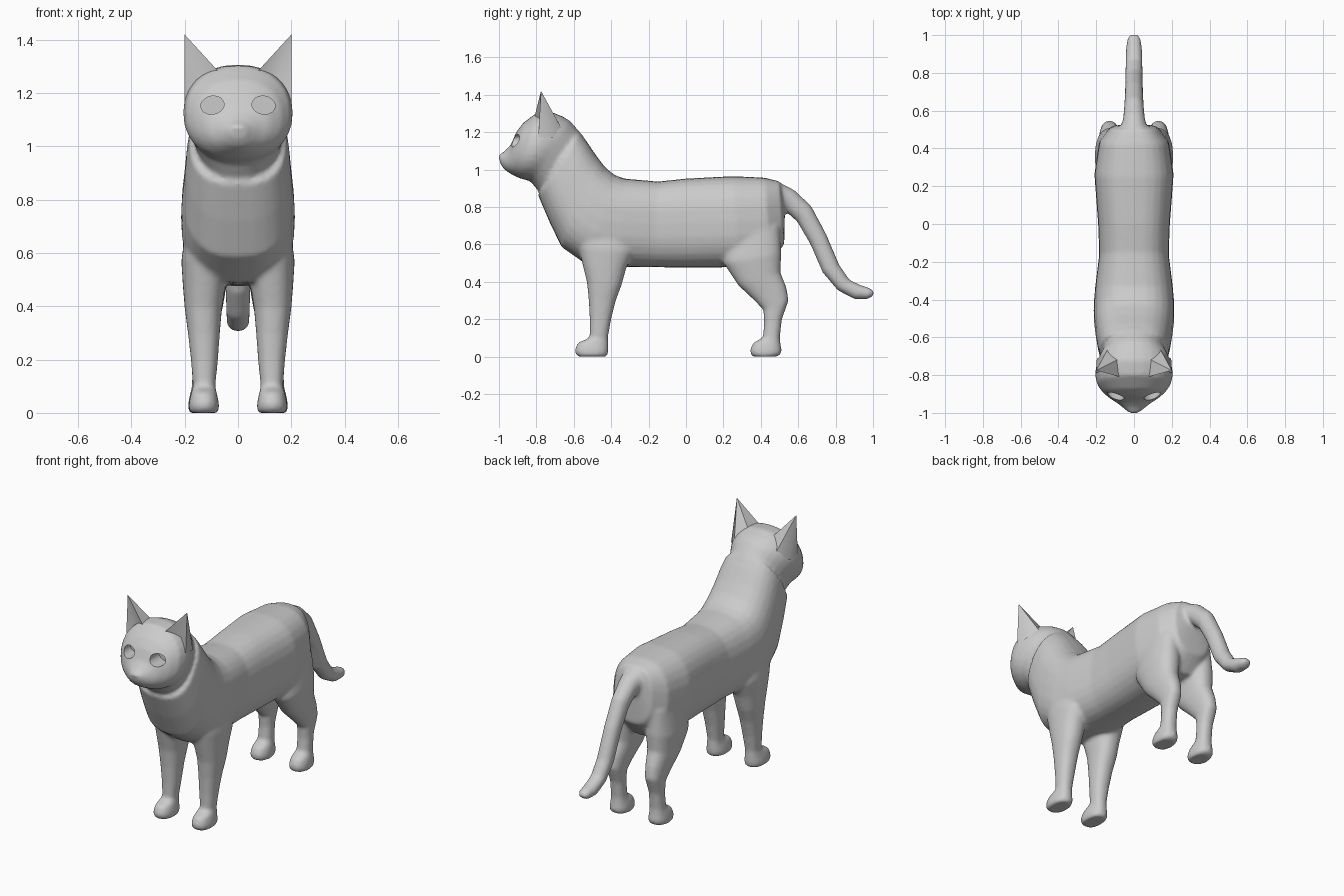
import bpy, bmesh, math
from mathutils import Matrix, Vector

if "Cube" in bpy.data.objects:
    bpy.data.objects.remove(bpy.data.objects["Cube"])

grey = bpy.data.materials.new("soft grey")
grey.diffuse_color = (0.6, 0.6, 0.6, 1)
grey.use_nodes = True
grey.node_tree.nodes["Principled BSDF"].inputs["Base Color"].default_value = grey.diffuse_color
SIDES = 28


def spow(v, p):
    return math.copysign(abs(v) ** p, v)


def loft(bm, rings, side=1, power=2.4):
    """Closed skin through rings (y1, z1, y2, z2, x centre, half width)."""
    loops = []
    for y1, z1, y2, z2, xc, w in rings:
        mid = Vector((0, (y1 + y2) / 2, (z1 + z2) / 2))
        half = Vector((0, (y1 - y2) / 2, (z1 - z2) / 2))
        loop = []
        for i in range(SIDES):
            a = 2 * math.pi * i / SIDES
            c, s = spow(math.cos(a), 2 / power), spow(math.sin(a), 2 / power)
            p = mid + half * c
            loop.append(bm.verts.new((side * (xc + w * s), p.y, p.z)))
        loops.append(loop)
    for a, b in zip(loops, loops[1:]):
        for i in range(SIDES):
            j = (i + 1) % SIDES
            bm.faces.new((a[i], a[j], b[j], b[i]))
    bm.faces.new(loops[0])
    bm.faces.new(loops[-1])


def make(name, bm):
    bmesh.ops.recalc_face_normals(bm, faces=bm.faces)
    me = bpy.data.meshes.new(name)
    bm.to_mesh(me)
    bm.free()
    me.materials.append(grey)
    ob = bpy.data.objects.new(name, me)
    bpy.context.collection.objects.link(ob)
    return ob


def activate(ob):
    bpy.ops.object.select_all(action='DESELECT')
    ob.select_set(True)
    bpy.context.view_layer.objects.active = ob


# trunk and neck: top point, bottom point, half width
trunk = [(.525, .86, .528, .76, .05), (.5, .937, .525, .6, .125),
         (.42, .957, .45, .5, .185), (.25, .965, .28, .478, .21),
         (0, .952, 0, .475, .19), (-.15, .936, -.17, .478, .184),
         (-.33, .952, -.36, .48, .207), (-.38, .97, -.53, .49, .214),
         (-.43, 1.01, -.6, .54, .212), (-.48, 1.075, -.665, .585, .205),
         (-.53, 1.15, -.73, .72, .195), (-.57, 1.2, -.79, .86, .182)]
# head and muzzle
head = [(-.55, 1.18, -.77, .86, .15), (-.62, 1.26, -.83, .935, .187),
        (-.66, 1.285, -.85, .943, .2), (-.72, 1.308, -.87, .948, .207),
        (-.8, 1.303, -.89, .953, .196), (-.87, 1.25, -.91, .963, .166),
        (-.908, 1.2, -.938, .977, .126), (-.935, 1.135, -.96, .992, .088),
        (-.97, 1.097, -.975, 1.003, .058), (-1.003, 1.078, -.992, 1.03, .03)]
tail = [(.47, .945, .48, .79, .08), (.58, .89, .535, .775, .058),
        (.67, .805, .595, .72, .051), (.75, .655, .665, .6, .048),
        (.82, .49, .73, .45, .047), (.875, .41, .81, .355, .045),
        (.94, .38, .9, .307, .043), (.985, .366, .972, .307, .037),
        (1.004, .35, 1.002, .325, .022)]
# legs: front point, back point, x centre, half width
front_leg = [(-.585, .66, -.3, .68, .12, .08), (-.575, .58, -.28, .56, .125, .088),
             (-.55, .48, -.32, .47, .127, .08), (-.53, .4, -.345, .38, .13, .07),
             (-.52, .3, -.375, .3, .128, .06), (-.515, .2, -.4, .2, .126, .051),
             (-.515, .1, -.418, .1, .127, .042), (-.578, .075, -.415, .07, .128, .049),
             (-.594, .04, -.415, .03, .128, .057), (-.592, .015, -.418, .01, .128, .058),
             (-.578, 0, -.428, 0, .128, .051)]
hind_leg = [(.2, .66, .5, .7, .12, .07), (.2, .5, .51, .55, .122, .086),
            (.28, .38, .505, .45, .125, .071), (.36, .305, .537, .37, .128, .057),
            (.413, .25, .549, .3, .13, .048), (.418, .18, .513, .2, .13, .042),
            (.41, .1, .502, .1, .13, .043), (.36, .075, .507, .06, .13, .051),
            (.342, .038, .512, .035, .13, .057), (.345, .012, .507, .012, .13, .058),
            (.358, 0, .488, 0, .13, .051)]


def central(rows):
    return [(a, b, c, d, 0, w) for a, b, c, d, w in rows]


# all soft parts in one mesh, fused into a continuous skin
bm = bmesh.new()
loft(bm, central(trunk), power=2.6)
loft(bm, central(head), power=2.2)
loft(bm, central(tail), power=2.1)
for side in (1, -1):
    loft(bm, front_leg, side, 2.3)
    loft(bm, hind_leg, side, 2.3)
body = make("cat_body", bm)

# eye socket cutters
bm = bmesh.new()
for side in (1, -1):
    m = (Matrix.Translation((side * .096, -.95, 1.155))
         @ Matrix.Rotation(side * math.radians(10), 4, 'Y')
         @ Matrix.Diagonal((.044, 1, .034, 1))
         @ Matrix.Rotation(math.pi / 2, 4, 'X'))
    bmesh.ops.create_cone(bm, cap_ends=True, segments=20, radius1=1, radius2=1,
                          depth=.23, matrix=m)
cutter = make("eye_cutter", bm)
cutter.hide_render = True

activate(body)
mod = body.modifiers.new("fuse", 'REMESH')
mod.mode = 'VOXEL'
mod.voxel_size = .01
mod.use_smooth_shade = True
mod = body.modifiers.new("soften", 'SMOOTH')
mod.factor = .5
mod.iterations = 9
mod = body.modifiers.new("eyes", 'BOOLEAN')
mod.operation = 'DIFFERENCE'
mod.solver = 'EXACT'
mod.object = cutter
for name in ("fuse", "soften", "eyes"):
    bpy.ops.object.modifier_apply(modifier=name)
bpy.data.objects.remove(cutter)
bpy.ops.object.shade_smooth_by_angle(angle=math.radians(40))

# ears: dented front, rounded back, pointed tip
base = [(.072, -.81, 1.28), (.145, -.765, 1.235), (.2, -.79, 1.17),
        (.197, -.715, 1.17), (.14, -.665, 1.22), (.08, -.715, 1.28)]
for label, side in (("left", 1), ("right", -1)):
    bm = bmesh.new()
    ring = [bm.verts.new((side * x, y, z)) for x, y, z in base]
    tip = bm.verts.new((side * .2, -.775, 1.42))
    for i in range(len(ring)):
        bm.faces.new((ring[i], ring[(i + 1) % len(ring)], tip))
    bm.faces.new(ring)
    activate(make(label + "_ear", bm))
    bpy.ops.object.shade_smooth_by_angle(angle=math.radians(50))

# small nose pad
bm = bmesh.new()
bmesh.ops.create_uvsphere(bm, u_segments=16, v_segments=10, radius=1,
                          matrix=Matrix.Translation((0, -.976, 1.066))
                          @ Matrix.Diagonal((.034, .024, .017, 1)))
activate(make("nose", bm))
bpy.ops.object.shade_smooth()
